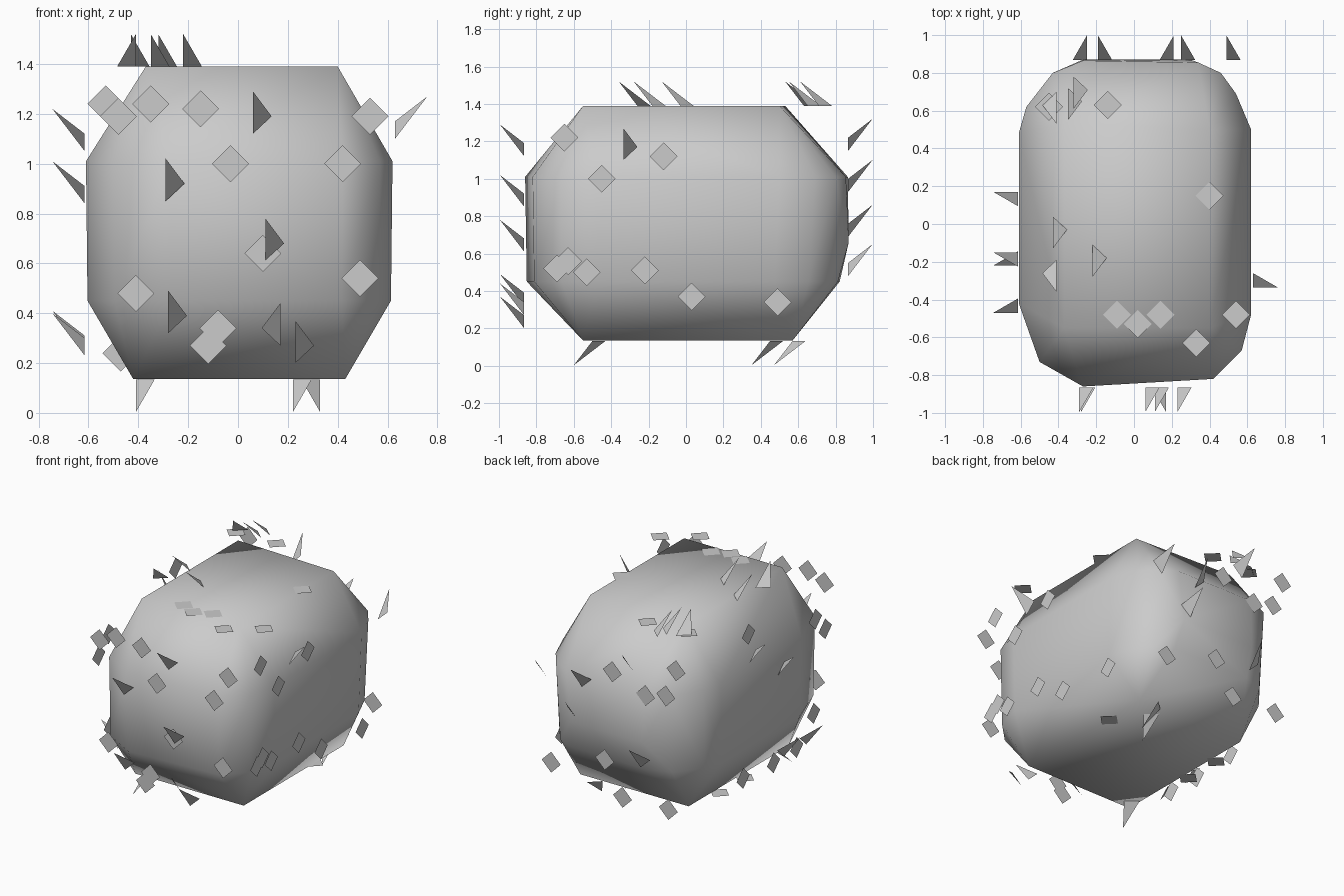
import bpy, bmesh
from mathutils import Vector


def make_object(name, bm, smooth=False):
    mesh = bpy.data.meshes.new(name)
    bm.to_mesh(mesh)
    bm.free()
    for p in mesh.polygons:
        p.use_smooth = smooth
    obj = bpy.data.objects.new(name, mesh)
    bpy.context.collection.objects.link(obj)
    return obj


# Bale body: chamfered block, hull of top/bottom rectangles and two plan rings
plan = [(-0.61, -0.42), (-0.50, -0.73), (-0.27, -0.86), (0.42, -0.82),
        (0.57, -0.67), (0.62, -0.48), (0.62, 0.50), (0.54, 0.69),
        (0.46, 0.80), (0.34, 0.855), (-0.27, 0.865), (-0.43, 0.80),
        (-0.57, 0.62), (-0.61, 0.48)]
top_rect = [(-0.37, -0.55), (0.40, -0.55), (0.40, 0.50), (-0.37, 0.53)]
bottom_rect = [(-0.42, -0.55), (0.43, -0.55), (0.43, 0.57), (-0.42, 0.57)]
bm = bmesh.new()
for x, y in plan:
    bm.verts.new((x, y, 1.01))
    bm.verts.new((x * 0.99, y * (0.95 if y > 0 else 0.99), 0.45))
for x, y in top_rect:
    bm.verts.new((x, y, 1.39))
for x, y in bottom_rect:
    bm.verts.new((x, y, 0.135))
for x in (-0.27, 0.30):
    bm.verts.new((x, 0.87, 0.66))
bmesh.ops.convex_hull(bm, input=bm.verts)
bmesh.ops.recalc_face_normals(bm, faces=bm.faces)
make_object("bale_body", bm, smooth=True)


# Loose flakes lie in a side's plane; straw spikes lean out of it
def straw(side, place, flakes, spikes):
    bm = bmesh.new()
    h = 0.074
    for u, v in flakes:
        pts = [(u, v - h), (u + h, v), (u, v + h), (u - h, v)]
        bm.faces.new([bm.verts.new(place(a, b, 0.002)) for a, b in pts])
    if flakes:
        make_object(side + "_flakes", bm)
    else:
        bm.free()
    bm = bmesh.new()
    for u, v, s in spikes:
        pts = [(u, v, 0), (u + 0.075 * s, v + 0.07, 0), (u, v + 0.17, 0.13)]
        bm.faces.new([bm.verts.new(place(*p)) for p in pts])
    make_object(side + "_spikes", bm)


straw("front", lambda u, v, d: Vector((u, -0.865 - d, v)),
      [(-0.48, 1.19), (-0.35, 1.24), (-0.15, 1.22), (-0.03, 1.0), (0.42, 1.0),
       (0.53, 1.19), (0.10, 0.64), (-0.41, 0.48), (0.49, 0.54),
       (-0.08, 0.34), (-0.12, 0.27)],
      [(0.06, 1.12, 1), (-0.29, 0.85, 1), (0.11, 0.61, 1), (-0.28, 0.32, 1),
       (0.17, 0.27, -1), (0.23, 0.20, 1)])
straw("right", lambda u, v, d: Vector((0.63 + d, u, v)),
      [(-0.65, 1.22), (-0.45, 1.0), (-0.12, 1.12), (-0.69, 0.52),
       (-0.63, 0.56), (-0.53, 0.50), (-0.22, 0.51), (0.03, 0.37),
       (0.49, 0.34)],
      [(-0.335, 1.10, 1)])
straw("back", lambda u, v, d: Vector((u, 0.867 + d, v)),
      [(-0.03, 1.10), (-0.29, 1.0), (-0.45, 1.04), (-0.53, 1.24),
       (0.03, 0.46), (0.45, 0.33), (-0.11, 0.23), (-0.47, 0.24)],
      [(-0.19, 1.15, 1), (0.49, 0.93, 1), (0.25, 0.69, 1),
       (0.21, 0.93, -1), (-0.25, 0.48, -1)])
straw("left", lambda u, v, d: Vector((-0.615 - d, u, v)),
      [(-0.57, 1.08), (0.18, 1.26), (-0.68, 0.97), (-0.55, 0.42),
       (-0.36, 0.25), (0.24, 0.26), (-0.10, 0.24)],
      [(0.17, 1.05, -1), (-0.15, 0.84, -1), (-0.22, 0.24, 1),
       (-0.47, 0.23, 1)])
straw("top", lambda u, v, d: Vector((u, -v, 1.39 + d)),
      [(-0.14, -0.63), (0.40, -0.15), (0.54, 0.48), (0.33, 0.63),
       (-0.09, 0.48), (0.02, 0.53), (0.14, 0.48), (-0.45, -0.62)],
      [(-0.41, -0.70, -1), (-0.35, -0.72, 1), (-0.32, -0.78, 1),
       (-0.43, -0.04, 1), (-0.41, 0.19, -1), (-0.22, 0.11, 1)])
straw("bottom", lambda u, v, d: Vector((u, -v, 0.133 - d)),
      [(-0.46, 0.0), (-0.46, -0.28), (0.42, -0.25)],
      [(-0.41, 0.43, 1), (0.22, -0.52, 1), (0.33, -0.64, -1)])
